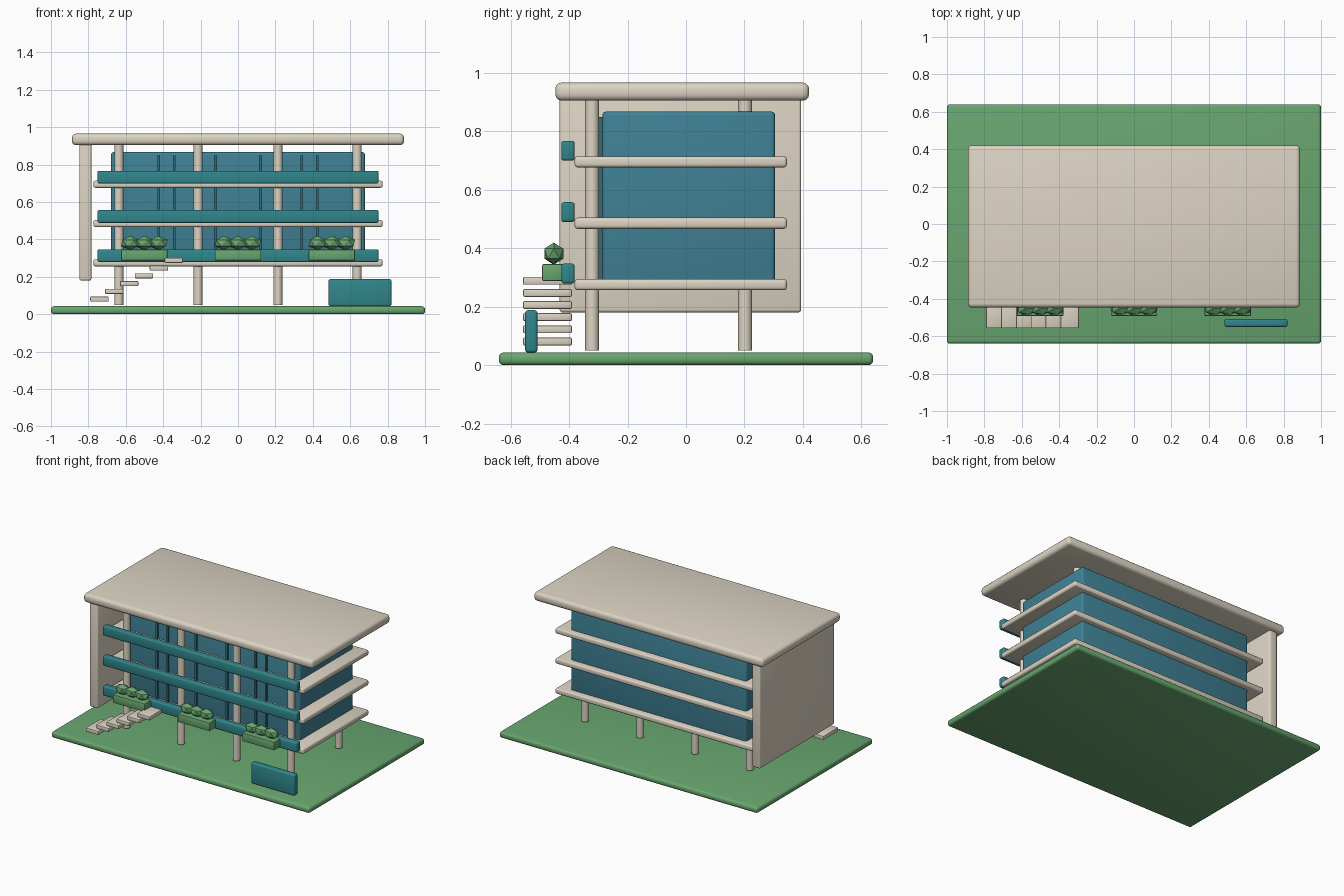
import bpy, math

if "Cube" in bpy.data.objects:
    bpy.data.objects.remove(bpy.data.objects["Cube"])


def material(name, rgb):
    m = bpy.data.materials.new(name)
    m.diffuse_color = (*rgb, 1)
    m.use_nodes = True
    m.node_tree.nodes["Principled BSDF"].inputs["Base Color"].default_value = m.diffuse_color
    return m


CREAM = material("cream", (0.72, 0.66, 0.55))
TEAL = material("teal", (0.03, 0.24, 0.26))
GLASS = material("glass", (0.05, 0.22, 0.30))
DARK = material("dark_frame", (0.03, 0.15, 0.20))
GREEN = material("green", (0.14, 0.38, 0.16))


def finish(ob, name, mat):
    ob.name = name
    ob.data.materials.append(mat)
    return ob


def box(name, x, y, z, mat, bevel=0.0, segments=3):
    """Box from (min, max) ranges, with rounded edges."""
    c = [(a + b) / 2 for a, b in (x, y, z)]
    bpy.ops.mesh.primitive_cube_add(size=1, location=c)
    ob = finish(bpy.context.object, name, mat)
    ob.scale = [b - a for a, b in (x, y, z)]
    bpy.ops.object.transform_apply(location=False, rotation=False, scale=True)
    if bevel:
        m = ob.modifiers.new("bevel", 'BEVEL')
        m.width, m.segments = bevel, segments
        bpy.ops.object.modifier_apply(modifier=m.name)
        bpy.ops.object.shade_smooth_by_angle(angle=math.radians(40))
    return ob


# Lawn, roof and side wall
box("lawn", (-1, 1), (-0.64, 0.64), (0, 0.043), GREEN, 0.016)
box("roof", (-0.888, 0.888), (-0.447, 0.421), (0.904, 0.966), CREAM, 0.022)
box("side_wall", (-0.848, -0.784), (-0.432, 0.394), (0.18, 0.915), CREAM, 0.01)

# Glazed body with thin mullions on the front
box("glass_body", (-0.679, 0.679), (-0.286, 0.305), (0.272, 0.867), GLASS, 0.014)
for x in (0.12, 0.34, 0.423):
    for s in (-1, 1):
        box("mullion", (s * x - 0.007, s * x + 0.007), (-0.297, -0.275),
            (0.28, 0.848), DARK)

# Floor slabs with balcony rails
for i in range(3):
    z = 0.275 + 0.21 * i
    box("floor_slab", (-0.773, 0.773), (-0.381, 0.345),
        (z - 0.019, z + 0.019), CREAM, 0.011)
    box("balcony_rail", (-0.751, 0.751), (-0.426, -0.381),
        (z + 0.004, z + 0.072), TEAL, 0.009)

# Two rows of round columns
for y in (-0.321, 0.202):
    for x in (-0.637, -0.2135, 0.2135, 0.637):
        bpy.ops.mesh.primitive_cylinder_add(vertices=20, radius=0.024, depth=0.87,
                                            location=(x, y, 0.485))
        finish(bpy.context.object, "column", CREAM)
        bpy.ops.object.shade_smooth_by_angle(angle=math.radians(40))

# Planters with low-poly shrubs
for x in (-0.501, 0, 0.501):
    box("planter", (x - 0.124, x + 0.124), (-0.492, -0.418), (0.287, 0.346),
        GREEN, 0.006, 2)
    for dx in (-0.075, 0, 0.075):
        bpy.ops.mesh.primitive_ico_sphere_add(subdivisions=1, radius=1,
                                              location=(x + dx, -0.452, 0.381))
        ob = finish(bpy.context.object, "shrub", GREEN)
        ob.scale = (0.056, 0.038, 0.038)

# Floating stair treads
for i in range(6):
    x, z = -0.741 + 0.0795 * i, 0.081 + 0.0415 * i
    box("stair_tread", (x - 0.049, x + 0.049), (-0.557, -0.39),
        (z - 0.0135, z + 0.0135), CREAM, 0.005, 2)

# Blank sign board
box("sign_board", (0.484, 0.82), (-0.55, -0.508), (0.043, 0.188), TEAL, 0.01)
